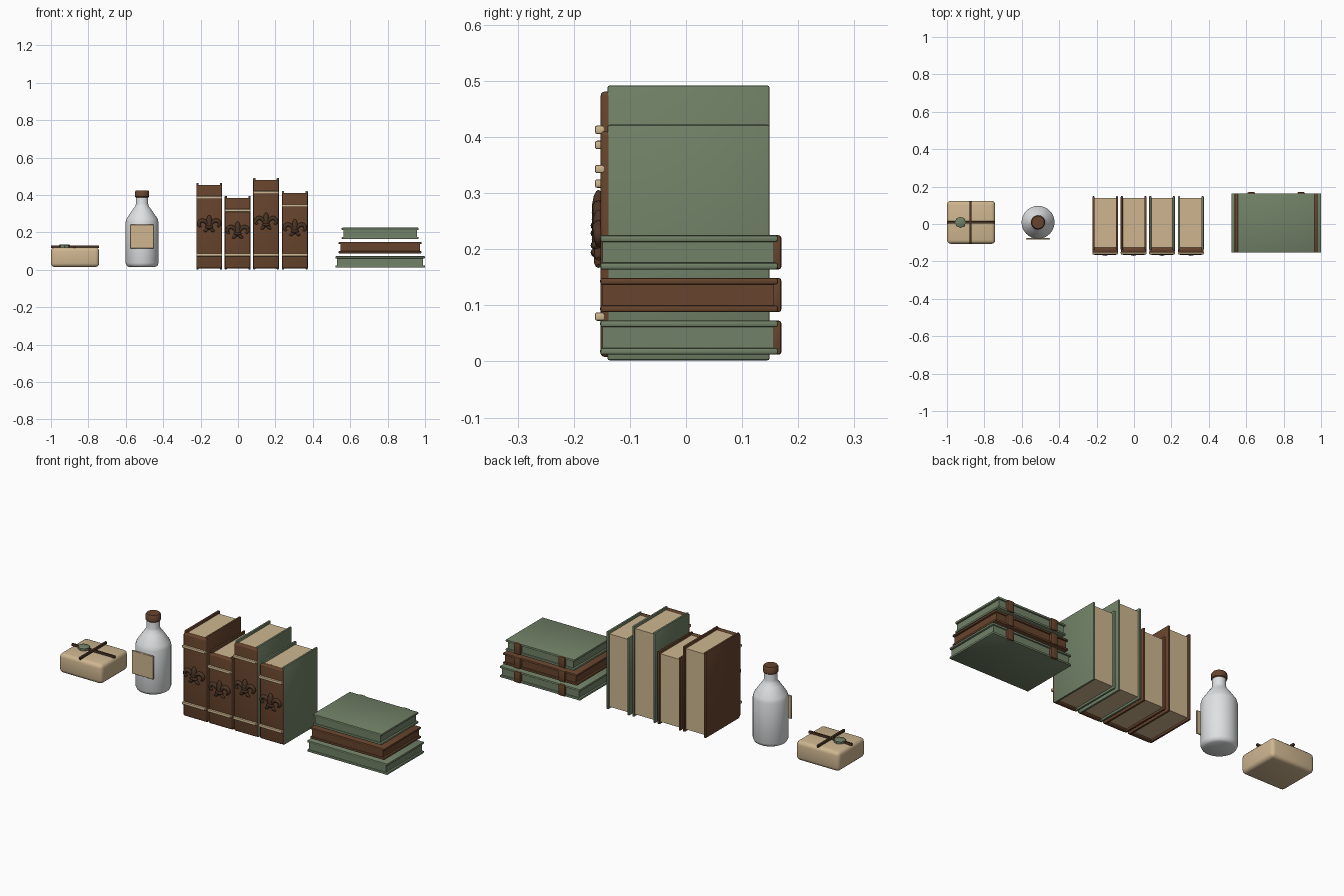
import bpy, bmesh, math
from mathutils import Vector

if "Cube" in bpy.data.objects:
    bpy.data.objects.remove(bpy.data.objects["Cube"])


def mat(name, rgb):
    m = bpy.data.materials.new(name)
    m.diffuse_color = (*rgb, 1)
    m.use_nodes = True
    m.node_tree.nodes["Principled BSDF"].inputs["Base Color"].default_value = m.diffuse_color
    return m


GREEN = mat("sage_green", (0.165, 0.22, 0.135))
BROWN = mat("leather_brown", (0.135, 0.058, 0.026))
DARK = mat("dark_brown", (0.07, 0.035, 0.018))
PAPER = mat("parchment", (0.62, 0.47, 0.28))
GLASS = mat("pale_grey", (0.74, 0.75, 0.76))


def add(name, bm, m, smooth=True):
    bmesh.ops.recalc_face_normals(bm, faces=bm.faces)
    me = bpy.data.meshes.new(name)
    bm.to_mesh(me)
    bm.free()
    me.materials.append(m)
    ob = bpy.data.objects.new(name, me)
    bpy.context.collection.objects.link(ob)
    if smooth:
        bpy.ops.object.select_all(action='DESELECT')
        ob.select_set(True)
        bpy.context.view_layer.objects.active = ob
        bpy.ops.object.shade_smooth_by_angle(angle=math.radians(40))
    return ob


def box(name, x, y, z, m, bevel=0.0, seg=2):
    """Box from (min, max) pairs, with rounded edges."""
    bm = bmesh.new()
    bmesh.ops.create_cube(bm, size=1)
    for v in bm.verts:
        v.co = [(a + b) / 2 + c * (b - a) for (a, b), c in zip((x, y, z), v.co)]
    if bevel:
        bmesh.ops.bevel(bm, geom=bm.edges[:], offset=bevel, segments=seg,
                        profile=0.5, affect='EDGES')
    return add(name, bm, m)


def lathe(name, x, y, profile, m, n=32):
    """Revolve (radius, height) points around a vertical axis."""
    bm = bmesh.new()
    rings = [[bm.verts.new((x + r * math.cos(2 * math.pi * i / n),
                            y + r * math.sin(2 * math.pi * i / n), z)) for i in range(n)]
             for r, z in profile]
    for a, b in zip(rings, rings[1:]):
        for i in range(n):
            bm.faces.new((a[i], a[(i + 1) % n], b[(i + 1) % n], b[i]))
    bm.faces.new(rings[0])
    bm.faces.new(rings[-1])
    return add(name, bm, m)


def leaf(name, c, size, m):
    bm = bmesh.new()
    bmesh.ops.create_uvsphere(bm, u_segments=12, v_segments=8, radius=1)
    for v in bm.verts:
        v.co = Vector(c) + Vector([a * s for a, s in zip(v.co, size)])
    return add(name, bm, m)


def tube(name, pts, radii, depth, m):
    """Tapered round tube through points."""
    cu = bpy.data.curves.new(name, 'CURVE')
    cu.dimensions = '3D'
    cu.bevel_depth = depth
    cu.bevel_resolution = 2
    cu.resolution_u = 4
    cu.use_fill_caps = True
    sp = cu.splines.new('BEZIER')
    sp.bezier_points.add(len(pts) - 1)
    for bp, p, r in zip(sp.bezier_points, pts, radii):
        bp.co, bp.radius = p, r
        bp.handle_left_type = bp.handle_right_type = 'AUTO'
    cu.materials.append(m)
    ob = bpy.data.objects.new(name, cu)
    bpy.context.collection.objects.link(ob)
    bpy.ops.object.select_all(action='DESELECT')
    ob.select_set(True)
    bpy.context.view_layer.objects.active = ob
    bpy.ops.object.convert(target='MESH')


# Wrapped parcel with crossed string and a wax seal
box("parcel", (-1.0, -0.742), (-0.106, 0.124), (0.015, 0.12), PAPER, 0.02, 3)
box("parcel_string_long", (-1.0, -0.742), (0.003, 0.015), (0.117, 0.131), DARK, 0.003)
box("parcel_string_cross", (-0.88, -0.868), (-0.106, 0.124), (0.117, 0.131), DARK, 0.003)
lathe("parcel_seal", -0.928, 0.009, [(0.03, 0.118), (0.03, 0.132), (0.026, 0.135)], GREEN, 8)

# Bottle with cap and flat label
BX, BY = -0.513, 0.009
lathe("bottle", BX, BY, [(0.07, 0.015), (0.082, 0.022), (0.088, 0.036), (0.088, 0.255),
                         (0.082, 0.275), (0.05, 0.322), (0.036, 0.34), (0.033, 0.352),
                         (0.033, 0.40)], GLASS)
lathe("bottle_cap", BX, BY, [(0.034, 0.388), (0.038, 0.392), (0.038, 0.417),
                             (0.033, 0.425)], BROWN)
box("bottle_label", (BX - 0.064, BX + 0.064), (BY - 0.093, BY - 0.085), (0.115, 0.241),
    PAPER, 0.002, 1)


# Upright books
def upright_book(i, cx, h, cover):
    n = f"upright_book_{i}"
    w = 0.069
    for s, side in ((-1, "left"), (1, "right")):
        xs = sorted((cx + s * w, cx + s * (w - 0.012)))
        box(f"{n}_cover_{side}", xs, (-0.14, 0.149), (0.002, h), cover, 0.004)
    box(f"{n}_pages", (cx - w + 0.011, cx + w - 0.011), (-0.13, 0.139), (0.014, h - 0.014), PAPER)
    box(f"{n}_spine", (cx - w + 0.001, cx + w - 0.001), (-0.152, -0.124), (0.008, h - 0.011),
        BROWN, 0.007, 3)
    for z, end in ((0.08, "lower"), (h - 0.079, "upper")):
        box(f"{n}_band_{end}", (cx - w, cx + w), (-0.1625, -0.145),
            (z - 0.0075, z + 0.0075), PAPER, 0.004)
    # leaf ornament: centre petal, curled arms, lower feet
    z, y = h / 2 + 0.008, -0.156
    leaf(f"{n}_ornament_petal", (cx, y, z + 0.012), (0.016, 0.012, 0.04), DARK)
    leaf(f"{n}_ornament_knot", (cx, y - 0.002, z - 0.012), (0.022, 0.012, 0.009), DARK)
    for s in (-1, 1):
        arm = [(0.004, -0.012), (0.02, 0.016), (0.042, 0.022), (0.056, 0.004), (0.044, -0.012)]
        foot = [(0.004, -0.012), (0.018, -0.03), (0.03, -0.036)]
        tube(f"{n}_ornament_arm", [(cx + s * a, y, z + b) for a, b in arm],
             (0.7, 1, 1.1, 0.9, 0.5), 0.01, DARK)
        tube(f"{n}_ornament_foot", [(cx + s * a, y, z + b) for a, b in foot],
             (0.8, 0.9, 0.4), 0.009, DARK)


for i, (cx, h, c) in enumerate(((-0.154, 0.465, BROWN), (-0.002, 0.396, BROWN),
                                (0.150, 0.492, GREEN), (0.304, 0.422, GREEN)), 1):
    upright_book(i, cx, h, c)

# Stack of lying books with two spine straps each
SX = 0.76
for i, (hw, z, c) in enumerate(((0.24, 0.012, GREEN), (0.222, 0.088, BROWN),
                                (0.206, 0.164, GREEN)), 1):
    n = f"stacked_book_{i}"
    for a, end in ((0, "bottom"), (0.049, "top")):
        box(f"{n}_cover_{end}", (SX - hw, SX + hw), (-0.153, 0.164),
            (z + a, z + a + 0.012), c, 0.004)
    box(f"{n}_block", (SX - hw + 0.01, SX + hw - 0.01), (-0.149, 0.157),
        (z + 0.01, z + 0.051), c)
    for s, side in ((-1, "left"), (1, "right")):
        x = SX + s * 0.133
        box(f"{n}_strap_{side}", (x - 0.02, x + 0.02), (0.15, 0.17),
            (z, z + 0.061), BROWN, 0.005)
